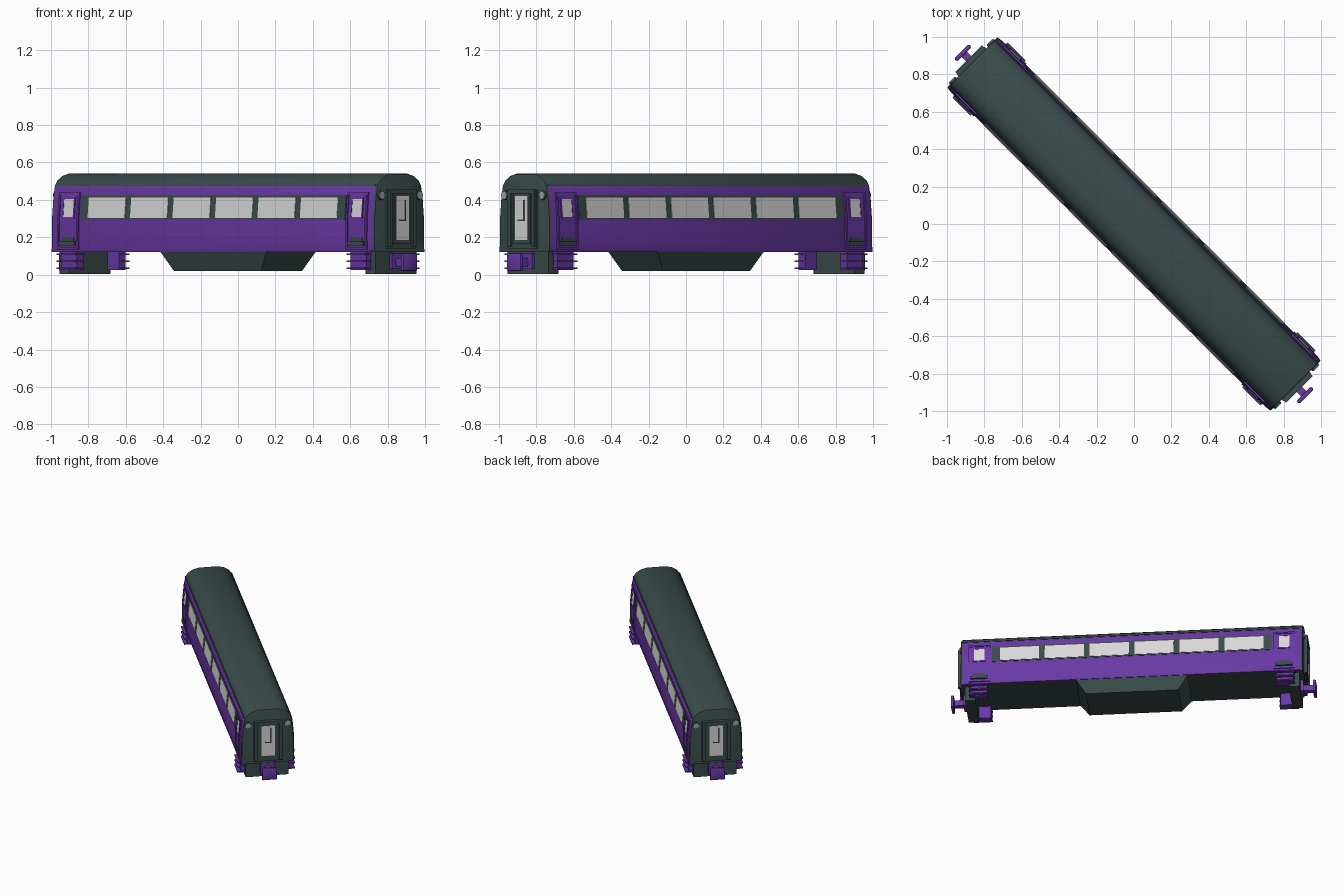
import bpy, bmesh, math
from mathutils import Matrix

cube = bpy.data.objects.get("Cube")
if cube:
    bpy.data.objects.remove(cube, do_unlink=True)


def material(name, rgb):
    m = bpy.data.materials.new(name)
    m.use_nodes = True
    m.diffuse_color = (*rgb, 1)
    m.node_tree.nodes["Principled BSDF"].inputs["Base Color"].default_value = (*rgb, 1)
    return m


PURPLE = material("purple paint", (0.14, 0.04, 0.37))
GREEN = material("dark green paint", (0.042, 0.072, 0.07))
GLASS = material("pale glass", (0.70, 0.69, 0.70))
LAMP = material("lamp grey", (0.36, 0.38, 0.38))

# The coach is built along x, then turned to lie on the diagonal
TURN = Matrix.Rotation(math.radians(-45), 4, "Z")
END = 1.223
EAVES = 0.48
# Half cross-section: (half width, height)
PROFILE = [(0.186, 0.12), (0.19, 0.14), (0.191, 0.2), (0.19, 0.3), (0.179, 0.42),
           (0.167, EAVES), (0.147, 0.507), (0.115, 0.528), (0.07, 0.54)]


def finish(name, bm, *mats, smooth=False):
    bmesh.ops.recalc_face_normals(bm, faces=bm.faces)
    bmesh.ops.transform(bm, matrix=TURN, verts=bm.verts)
    mesh = bpy.data.meshes.new(name)
    bm.to_mesh(mesh)
    bm.free()
    obj = bpy.data.objects.new(name, mesh)
    bpy.context.scene.collection.objects.link(obj)
    for m in mats:
        mesh.materials.append(m)
    if smooth:
        bpy.ops.object.select_all(action="DESELECT")
        obj.select_set(True)
        bpy.context.view_layer.objects.active = obj
        bpy.ops.object.shade_smooth_by_angle(angle=math.radians(35))
    return obj


def box(name, xs, ys, zs, mat, bevel=0, taper=0):
    """Block between the given limits; taper pulls in the bottom."""
    bm = bmesh.new()
    bmesh.ops.create_cube(bm, size=1)
    for v in bm.verts:
        low = v.co.z < 0
        for i, (a, b) in enumerate((xs, ys, zs)):
            v.co[i] = (a + b) / 2 + v.co[i] * (b - a)
        if low and taper:
            v.co.x *= 1 - taper
            v.co.y *= 1 - taper
    if bevel:
        bmesh.ops.bevel(bm, geom=bm.edges[:], offset=bevel, segments=2,
                        profile=0.5, affect="EDGES")
    finish(name, bm, mat, smooth=bool(bevel))


def half_width(z):
    for (w0, z0), (w1, z1) in zip(PROFILE, PROFILE[1:]):
        if z0 <= z <= z1:
            return w0 + (w1 - w0) * (z - z0) / (z1 - z0)


def plate(name, side, x0, x1, z0, z1, lift, mat):
    """Thin plate that follows the curve of the body side."""
    bm = bmesh.new()
    zs = [z0] + [z for _, z in PROFILE if z0 < z < z1] + [z1]
    loop = [(half_width(z) + lift, z) for z in zs]
    loop += [(half_width(z) - 0.004, z) for z in reversed(zs)]
    face = bm.faces.new([bm.verts.new((x0, side * w, z)) for w, z in loop])
    out = bmesh.ops.extrude_face_region(bm, geom=[face])["geom"]
    for v in out:
        if isinstance(v, bmesh.types.BMVert):
            v.co.x = x1
    finish(name, bm, mat)


def frame(name, side, x, half, z0, z1, t, lift, mat):
    """Four plates around a door or door window."""
    for d in (-1, 1):
        a, b = sorted((x + d * half, x + d * (half - t)))
        plate(f"{name}_upright", side, a, b, z0, z1, lift, mat)
    for a in (z0, z1 - t):
        plate(f"{name}_rail", side, x - half, x + half, a, a + t, lift, mat)


# Body shell: purple sides, green roof and ends
bm = bmesh.new()
section = PROFILE + [(-w, z) for w, z in reversed(PROFILE)]
first = bm.faces.new([bm.verts.new((-END, w, z)) for w, z in section])
for v in bmesh.ops.extrude_face_region(bm, geom=[first])["geom"]:
    if isinstance(v, bmesh.types.BMVert):
        v.co.x = END
bm.normal_update()
for f in bm.faces:
    c = f.calc_center_median()
    painted = len(f.verts) == 4 and 0.125 < c.z < EAVES and abs(c.x) < 0.1
    f.material_index = 0 if painted else 1
rims = [e for e in bm.edges if abs(e.verts[0].co.x - e.verts[1].co.x) < 1e-5
        and min(v.co.z for v in e.verts) > 0.13]
bmesh.ops.bevel(bm, geom=rims, offset=0.012, segments=2, profile=0.5,
                affect="EDGES", material=1)
finish("body_shell", bm, PURPLE, GREEN, smooth=True)

# Underframe box hanging below the middle
box("underframe_box", (-0.40, 0.40), (-0.187, 0.187), (0.02, 0.122), GREEN, taper=0.175)

for side in (-1, 1):
    hand = "left" if side > 0 else "right"
    # Window band and its six panes
    plate(f"window_band_{hand}", side, -1.0, 1.0, 0.295, 0.425, 0.003, GREEN)
    for i in range(6):
        x = (i - 2.5) * 0.321
        plate(f"window_{hand}", side, x - 0.14, x + 0.14, 0.303, 0.412, 0.006, GLASS)
    # Sill and gutter
    plate(f"sill_{hand}", side, -1.2, 1.2, 0.12, 0.133, 0.005, PURPLE)
    plate(f"gutter_{hand}", side, -1.21, 1.21, 0.474, 0.482, 0.004, GREEN)

    for end in (-1, 1):
        tag = f"{hand}_{'front' if end > 0 else 'rear'}"
        x = end * 1.09
        # Passenger door
        frame(f"door_frame_{tag}", side, x, 0.078, 0.135, 0.44, 0.012, 0.009, PURPLE)
        plate(f"door_panel_{tag}", side, x - 0.066, x + 0.066, 0.147, 0.428, 0.003, PURPLE)
        frame(f"door_window_frame_{tag}", side, x, 0.046, 0.30, 0.415, 0.009, 0.008, PURPLE)
        plate(f"door_window_{tag}", side, x - 0.037, x + 0.037, 0.309, 0.406, 0.006, GLASS)
        # Foothold and hanging steps
        ys = sorted((side * 0.18, side * 0.206))
        box(f"foothold_{tag}", (x - 0.06, x + 0.06), ys, (0.157, 0.178), GREEN)
        plate(f"foothold_back_{tag}", side, x - 0.045, x + 0.045, 0.175, 0.2, 0.008, GREEN)
        x = end * 1.095
        ys = sorted((side * 0.135, side * 0.184))
        box(f"step_hanger_{tag}", (x - 0.06, x + 0.06), ys, (0.025, 0.122), PURPLE)
        for z in (0.03, 0.068, 0.105):
            ys = sorted((side * 0.15, side * 0.208))
            box(f"step_tread_{tag}", (x - 0.068, x + 0.068), ys, (z, z + 0.009), PURPLE)

for end in (-1, 1):
    tag = "front" if end > 0 else "rear"

    def end_box(name, x0, x1, half, zs, mat, bevel=0, y=0):
        box(f"{name}_{tag}", sorted((end * x0, end * x1)), (y - half, y + half), zs, mat, bevel)

    # End valance and gangway
    end_box("valance", 1.12, 1.195, 0.155, (0.005, 0.125), GREEN)
    end_box("gangway_plate", 1.20, 1.236, 0.105, (0.14, 0.455), GREEN)
    for d in (-1, 1):
        end_box("gangway_post", 1.22, 1.25, 0.012, (0.15, 0.45), GREEN, y=d * 0.09)
    end_box("gangway_header", 1.22, 1.25, 0.10, (0.435, 0.455), GREEN)
    end_box("gangway_door", 1.22, 1.242, 0.064, (0.165, 0.435), GREEN)
    end_box("gangway_glass", 1.24, 1.246, 0.048, (0.185, 0.42), GLASS)
    end_box("handle_post", 1.244, 1.249, 0.003, (0.29, 0.40), GREEN, y=end * 0.02)
    end_box("handle_bar", 1.244, 1.249, 0.024, (0.287, 0.294), GREEN)
    # Coupler
    end_box("coupler_collar", 1.19, 1.215, 0.05, (0.03, 0.115), PURPLE)
    end_box("coupler_shank", 1.20, 1.29, 0.02, (0.045, 0.09), PURPLE)
    end_box("coupler_head", 1.283, 1.305, 0.055, (0.02, 0.115), PURPLE, bevel=0.008)
    # Marker lamps
    for d in (-1, 1):
        for name, r, depth, mat in (("lamp_rim", 0.027, 0.016, GREEN),
                                    ("lamp_lens", 0.023, 0.024, LAMP)):
            bm = bmesh.new()
            bmesh.ops.create_cone(bm, cap_ends=True, segments=16, radius1=r,
                                  radius2=r * 0.9, depth=depth)
            place = (Matrix.Translation((end * END, d * 0.143, 0.425))
                     @ Matrix.Rotation(end * math.pi / 2, 4, "Y"))
            bmesh.ops.transform(bm, matrix=place, verts=bm.verts)
            finish(f"{name}_{tag}", bm, mat, smooth=True)
